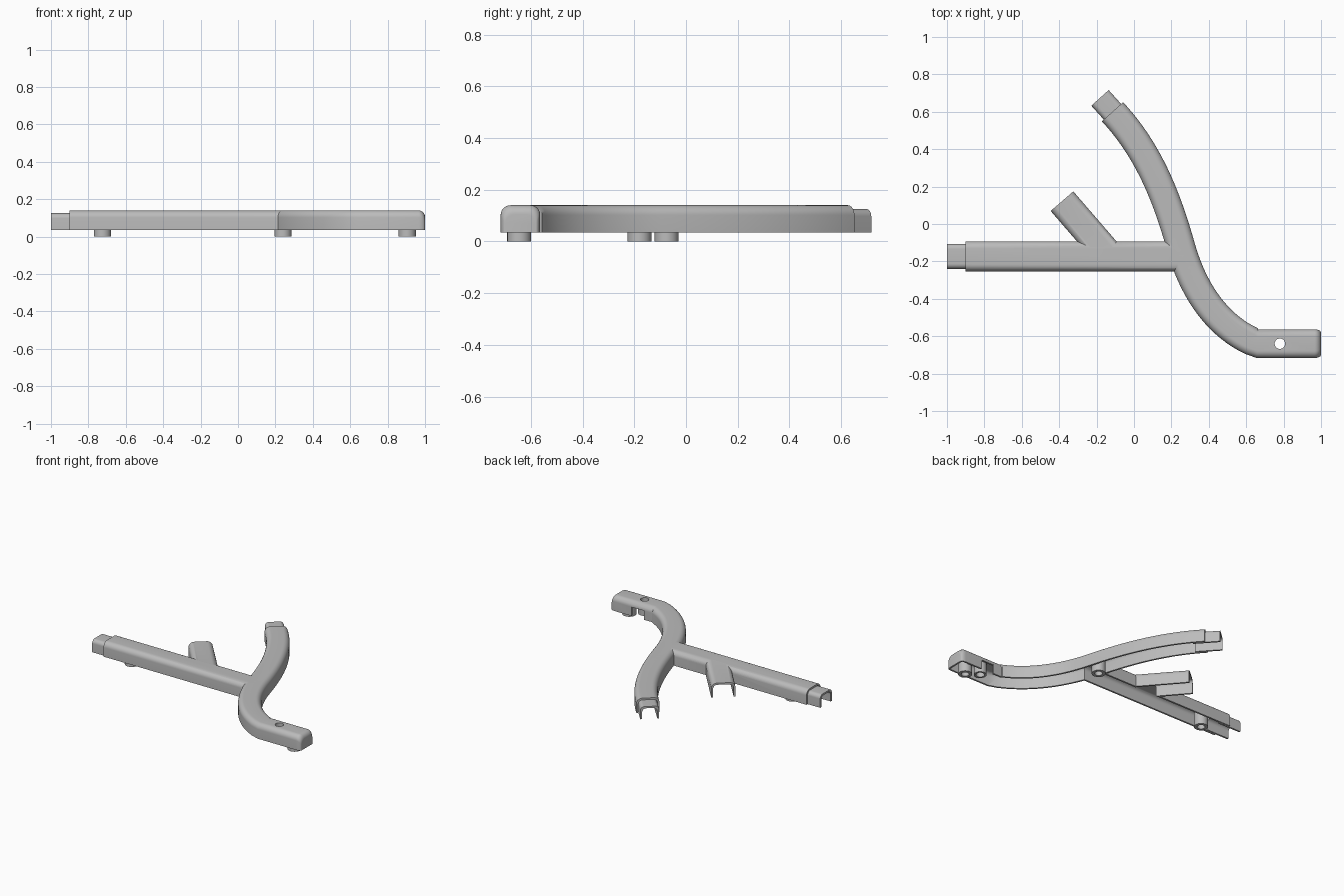
import bpy, bmesh
from math import cos, sin, pi, radians
from mathutils import Vector

cube = bpy.data.objects.get("Cube")
if cube:
    bpy.data.objects.remove(cube)

BASE, TOP, WIDTH, WALL = 0.035, 0.14, 0.16, 0.0125

grey = bpy.data.materials.new("plain_grey")
grey.use_nodes = True
tone = (0.5, 0.5, 0.5, 1)
grey.diffuse_color = tone
grey.node_tree.nodes["Principled BSDF"].inputs["Base Color"].default_value = tone


def finish(bm, name):
    bmesh.ops.recalc_face_normals(bm, faces=bm.faces)
    mesh = bpy.data.meshes.new(name)
    bm.to_mesh(mesh)
    bm.free()
    mesh.materials.append(grey)
    obj = bpy.data.objects.new(name, mesh)
    bpy.context.collection.objects.link(obj)
    return obj


def section(width, low, high, r):
    """Upright bar section with rounded upper corners."""
    half = width / 2
    arc = [(half - r + r * cos(a), high - r + r * sin(a))
           for a in [i * pi / 16 for i in range(9)]]
    return [(half, low)] + arc + [(-u, z) for u, z in reversed(arc)] + [(-half, low)]


def sweep(name, path, width=WIDTH, low=BASE, high=TOP, r=0.038, insets=None):
    """Solid bar along a flat path; insets shrink the section at each point."""
    path = [Vector(p) for p in path]
    insets = insets or [0] * len(path)
    bm = bmesh.new()
    rings = []
    for i, p in enumerate(path):
        d = (path[min(i + 1, len(path) - 1)] - path[max(i - 1, 0)]).normalized()
        ring = section(width - insets[i], low, high - insets[i], r)
        rings.append([bm.verts.new((p.x + d.y * u, p.y - d.x * u, z)) for u, z in ring])
    n = len(rings[0])
    for a, b in zip(rings, rings[1:]):
        for k in range(n):
            bm.faces.new((a[k], a[(k + 1) % n], b[(k + 1) % n], b[k]))
    bm.faces.new(rings[0])
    bm.faces.new(rings[-1])
    return finish(bm, name)


def cavity(path, width=WIDTH, high=TOP):
    return sweep("cavity_cutter", path, width - 2 * WALL, -0.05, high - WALL, 0.027)


def tube(name, x, y, low, high, outer, inner):
    """Upright ring, or a solid pin when inner is zero."""
    bm = bmesh.new()
    loops = [(outer, low), (outer, high)]
    if inner:
        loops += [(inner, high), (inner, low)]
    rings = [[bm.verts.new((x + q * cos(k * pi / 16), y + q * sin(k * pi / 16), z))
              for k in range(32)] for q, z in loops]
    pairs = list(zip(rings, rings[1:] + rings[:1])) if inner else [rings]
    for a, b in pairs:
        for k in range(32):
            m = (k + 1) % 32
            bm.faces.new((a[k], a[m], b[m], b[k]))
    if not inner:
        bm.faces.new(rings[0])
        bm.faces.new(rings[1])
    return finish(bm, name)


def combine(obj, other, operation):
    other.hide_render = True
    mod = obj.modifiers.new("combine", "BOOLEAN")
    mod.operation, mod.object, mod.solver = operation, other, "EXACT"
    bpy.context.view_layer.objects.active = obj
    bpy.ops.object.modifier_apply(modifier=mod.name)
    bpy.data.objects.remove(other)


def smooth(obj):
    bpy.ops.object.select_all(action="DESELECT")
    obj.select_set(True)
    bpy.context.view_layer.objects.active = obj
    bpy.ops.object.shade_smooth_by_angle(angle=radians(35))


def bezier(a, b, c, d, steps=20):
    a, b, c, d = map(Vector, (a, b, c, d))
    return [a * (1 - t) ** 3 + b * 3 * t * (1 - t) ** 2 + c * 3 * t * t * (1 - t) + d * t ** 3
            for t in [i / steps for i in range(steps + 1)]]


# Centre lines
start, bend = Vector((-0.115, 0.60)), (0.25, -0.12)
curve = (bezier(start, (0.075, 0.396), (0.174, 0.15), bend)
         + bezier(bend, (0.313, -0.346), (0.442, -0.553), (0.66, -0.64))[1:])
out = (curve[0] - curve[1]).normalized()
arm_y, foot_y = -0.173, -0.64
branch_end, branch_root = Vector((-0.385, 0.122)), Vector((-0.13, arm_y))
branch_out = (branch_end - branch_root).normalized()

# Outer bars: curved run with a rounded closed end, straight arm, slanted branch
R = 0.035
cap = [(1 - R + R * sin(a), R * (1 - cos(a))) for a in [i * pi / 16 for i in range(9)]]
duct = sweep("channel_body", curve + [(x, foot_y) for x, _ in cap], 0.153,
             insets=[0] * len(curve) + [s for _, s in cap])
combine(duct, sweep("arm", [(-0.9, arm_y), (0.24, arm_y)], high=TOP - 0.0006), "UNION")
combine(duct, sweep("branch", [branch_end, branch_root], high=TOP - 0.0012), "UNION")

# Hollow out the underside and the open ends
combine(duct, cavity([start + out * 0.1] + curve + [(1 - WALL, foot_y)], 0.153), "DIFFERENCE")
combine(duct, cavity([(-1.1, arm_y), (0.25, arm_y)], high=TOP - 0.0006), "DIFFERENCE")
combine(duct, cavity([branch_end + branch_out * 0.1, branch_root], high=TOP - 0.0012),
        "DIFFERENCE")

# Side notch and screw hole near the closed end
combine(duct, sweep("notch", [(0.73, -0.565), (0.83, -0.565)], 0.05, -0.05, 0.1, 0.001),
        "DIFFERENCE")
combine(duct, tube("drill", 0.78, foot_y, -0.1, 0.3, 0.028, 0), "DIFFERENCE")
smooth(duct)

# Narrower joining sleeves on two open ends
for name, tip, away, width in (
        ("arm_sleeve", Vector((-0.9, arm_y)), Vector((-1, 0)), 0.133),
        ("curve_sleeve", start, out, 0.125)):
    inside, end = tip - away * 0.08, tip + away * 0.1
    sleeve = sweep(name, [inside, end], width, high=0.125, r=0.027)
    combine(sleeve, cavity([inside - away * 0.1, end + away * 0.1], width, 0.125), "DIFFERENCE")
    smooth(sleeve)

# Feet and screw post
smooth(tube("screw_post", 0.78, foot_y, 0.04, 0.132, 0.042, 0.028))
for name, x, y in (("arm_foot", -0.725, -0.18), ("middle_foot", 0.24, -0.075),
                   ("end_foot", 0.905, -0.645)):
    smooth(tube(name, x, y, 0, 0.132, 0.046, 0.026))
